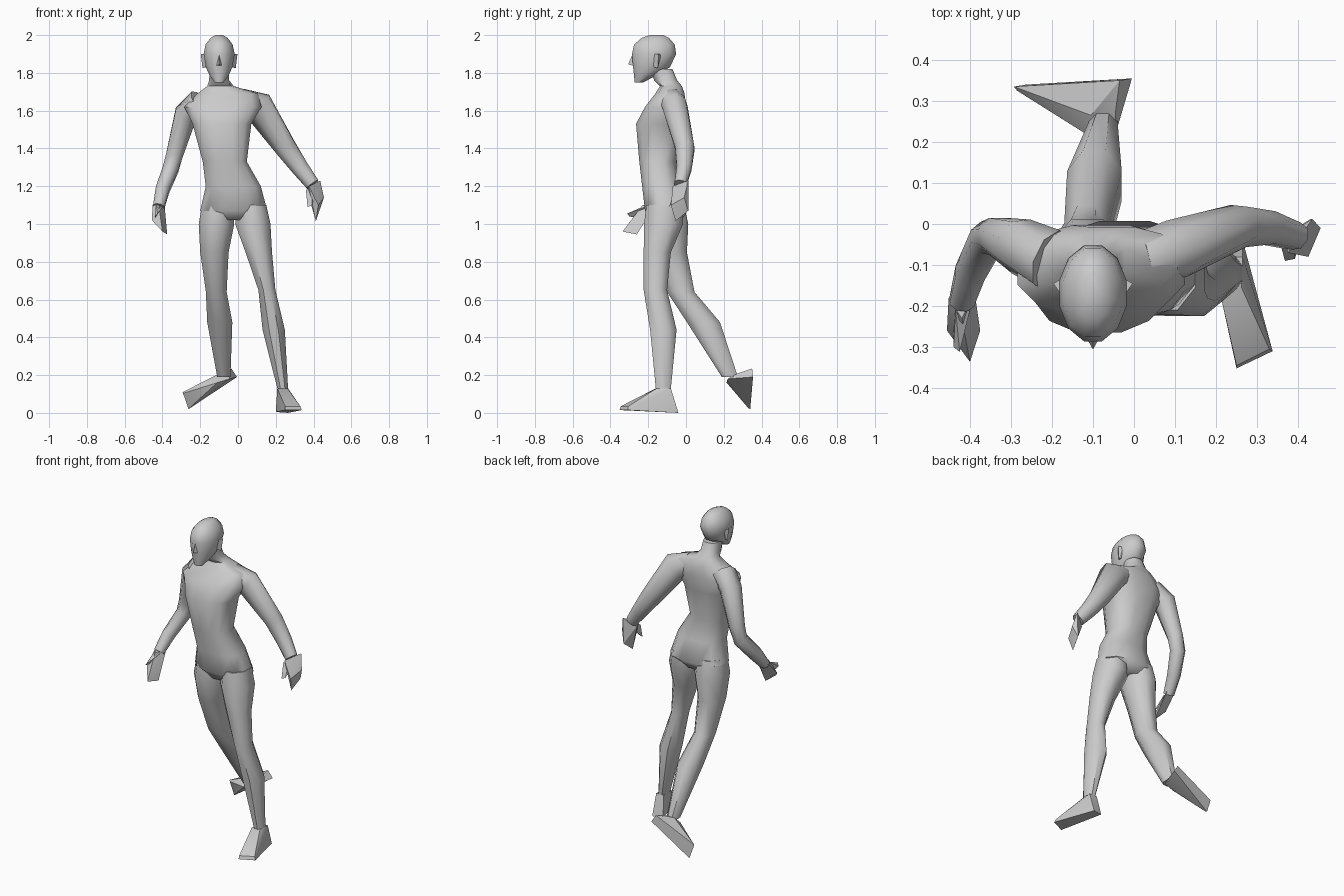
import bpy, bmesh, math
from mathutils import Vector


def finish(name, bm, angle=50):
    bmesh.ops.recalc_face_normals(bm, faces=bm.faces)
    me = bpy.data.meshes.new(name)
    bm.to_mesh(me)
    bm.free()
    ob = bpy.data.objects.new(name, me)
    bpy.context.collection.objects.link(ob)
    bpy.ops.object.select_all(action='DESELECT')
    ob.select_set(True)
    bpy.context.view_layer.objects.active = ob
    bpy.ops.object.shade_smooth_by_angle(angle=math.radians(angle))
    return ob


def loft(name, rings, n=8, level=True, power=1.0):
    """Skin of rings (x, y, z, side radius, depth radius), level or square to the path."""
    bm = bmesh.new()
    pts = [Vector(r[:3]) for r in rings]
    loops = []
    for i, r in enumerate(rings):
        t = Vector((0, 0, 1))
        if not level:
            t = (pts[min(i + 1, len(pts) - 1)] - pts[max(i - 1, 0)]).normalized()
        side = Vector((1, 0, 0))
        side = (side - t * side.dot(t)).normalized()
        depth = t.cross(side)
        loop = []
        for k in range(n):
            a = 2 * math.pi * (k + 0.5) / n
            c, s = math.cos(a), math.sin(a)
            c = math.copysign(abs(c) ** power, c)
            s = math.copysign(abs(s) ** power, s)
            grow = 1 / math.cos(math.pi / n) if power == 1 else 1
            loop.append(bm.verts.new(pts[i] + side * c * r[3] * grow + depth * s * r[4] * grow))
        loops.append(loop)
    for a, b in zip(loops, loops[1:]):
        for k in range(n):
            bm.faces.new((a[k], a[(k + 1) % n], b[(k + 1) % n], b[k]))
    bm.faces.new(loops[0])
    bm.faces.new(loops[-1])
    return finish(name, bm)


def spans(rows):
    """Rows (z, x min, x max, y min, y max) turned into level rings."""
    return [((a + b) / 2, (c + d) / 2, z, (b - a) / 2, (d - c) / 2) for z, a, b, c, d in rows]


def hull(name, points):
    bm = bmesh.new()
    for p in points:
        bm.verts.new(p)
    res = bmesh.ops.convex_hull(bm, input=bm.verts)
    bmesh.ops.delete(bm, geom=[g for g in res["geom_interior"] if isinstance(g, bmesh.types.BMVert)],
                     context='VERTS')
    return finish(name, bm, 30)


# Torso and neck
loft("torso", spans([
    (1.02, -.09, .04, -.19, -.02), (1.07, -.205, .16, -.22, .01),
    (1.20, -.175, .125, -.235, -.025), (1.33, -.19, .05, -.25, -.05),
    (1.53, -.245, .075, -.268, -.005), (1.62, -.29, .13, -.22, 0),
    (1.69, -.22, .11, -.165, -.005), (1.73, -.165, -.02, -.14, -.02),
    (1.76, -.155, -.045, -.17, -.045), (1.82, -.15, -.05, -.19, -.07)]), 12, power=.8)

# Head with nose and ears
loft("head", spans([
    (1.75, -.125, -.075, -.272, -.225), (1.785, -.15, -.05, -.275, -.16),
    (1.83, -.17, -.03, -.28, -.085), (1.90, -.182, -.018, -.286, -.052),
    (1.95, -.172, -.028, -.275, -.06), (1.985, -.145, -.055, -.235, -.09),
    (2.0, -.12, -.08, -.19, -.12)]), 12)
hull("nose", [(-.1, -.283, 1.90), (-.12, -.27, 1.835), (-.08, -.27, 1.835), (-.1, -.306, 1.845)])
for s, label in ((-1, "right"), (1, "left")):
    hull(label + "_ear", [(-.1 + s * x, y, z) for x, y, z in (
        (.072, -.18, 1.90), (.072, -.17, 1.83), (.097, -.145, 1.90),
        (.088, -.15, 1.825), (.07, -.13, 1.90), (.07, -.15, 1.83))])

# Forward leg and foot
loft("front_leg", spans([
    (1.10, 0, .15, -.21, -.02), (1.0, -.015, .172, -.222, -.015),
    (.85, .04, .18, -.224, -.08), (.65, .108, .198, -.224, -.1),
    (.44, .13, .248, -.19, -.05), (.13, .208, .265, -.16, -.08)]))
hull("front_foot", [
    (.208, -.16, .13), (.262, -.155, .13), (.212, -.08, .13), (.265, -.08, .13),
    (.2, -.055, .005), (.265, -.04, 0), (.25, -.352, .015), (.338, -.31, .015),
    (.25, -.345, .035), (.33, -.305, .035)])

# Trailing leg and lifted foot
loft("back_leg", spans([
    (1.10, -.19, -.03, -.2, -.01), (1.0, -.208, -.02, -.21, .012),
    (.85, -.2, -.05, -.17, .005), (.64, -.17, -.06, -.1, .045),
    (.48, -.163, -.03, .005, .18), (.19, -.11, -.04, .19, .275)]))
hull("back_foot", [
    (-.11, .215, .16), (-.105, .265, .205), (-.045, .22, .18), (-.045, .275, .21),
    (-.005, .355, .19), (-.035, .35, .235), (-.293, .335, .11), (-.262, .34, .02),
    (-.285, .325, .105), (-.258, .33, .025)])

# Arm bent forward, with hand and thumb
loft("right_arm", [
    (-.2, -.09, 1.64, .07, .075), (-.275, -.055, 1.585, .06, .065),
    (-.335, -.03, 1.37, .045, .045), (-.357, -.035, 1.29, .042, .042),
    (-.4, -.12, 1.18, .036, .04), (-.42, -.19, 1.09, .03, .028)], 8, False)
hull("right_hand", [
    (-.452, -.18, 1.10), (-.388, -.17, 1.09), (-.44, -.2, 1.06), (-.456, -.26, 1.02),
    (-.40, -.336, .96), (-.375, -.26, .945), (-.42, -.23, 1.1)])
hull("right_thumb", [
    (-.435, -.21, 1.1), (-.40, -.21, 1.09), (-.44, -.25, 1.03), (-.425, -.312, 1.055),
    (-.44, -.3, 1.04)])

# Arm held out sideways, with hand and thumb
loft("left_arm", [
    (.02, -.085, 1.65, .06, .07), (.105, -.06, 1.625, .08, .065),
    (.255, -.005, 1.40, .056, .05), (.33, -.01, 1.295, .045, .04),
    (.395, -.03, 1.21, .036, .032)], 8, False)
hull("left_hand", [
    (.365, -.03, 1.18), (.375, -.07, 1.2), (.435, .012, 1.23), (.455, -.01, 1.14),
    (.43, .012, 1.07), (.412, -.055, 1.015), (.425, -.08, 1.1)])
hull("left_thumb", [
    (.36, -.06, 1.18), (.39, -.04, 1.2), (.368, -.09, 1.09), (.392, -.085, 1.1),
    (.4, -.06, 1.13)])
